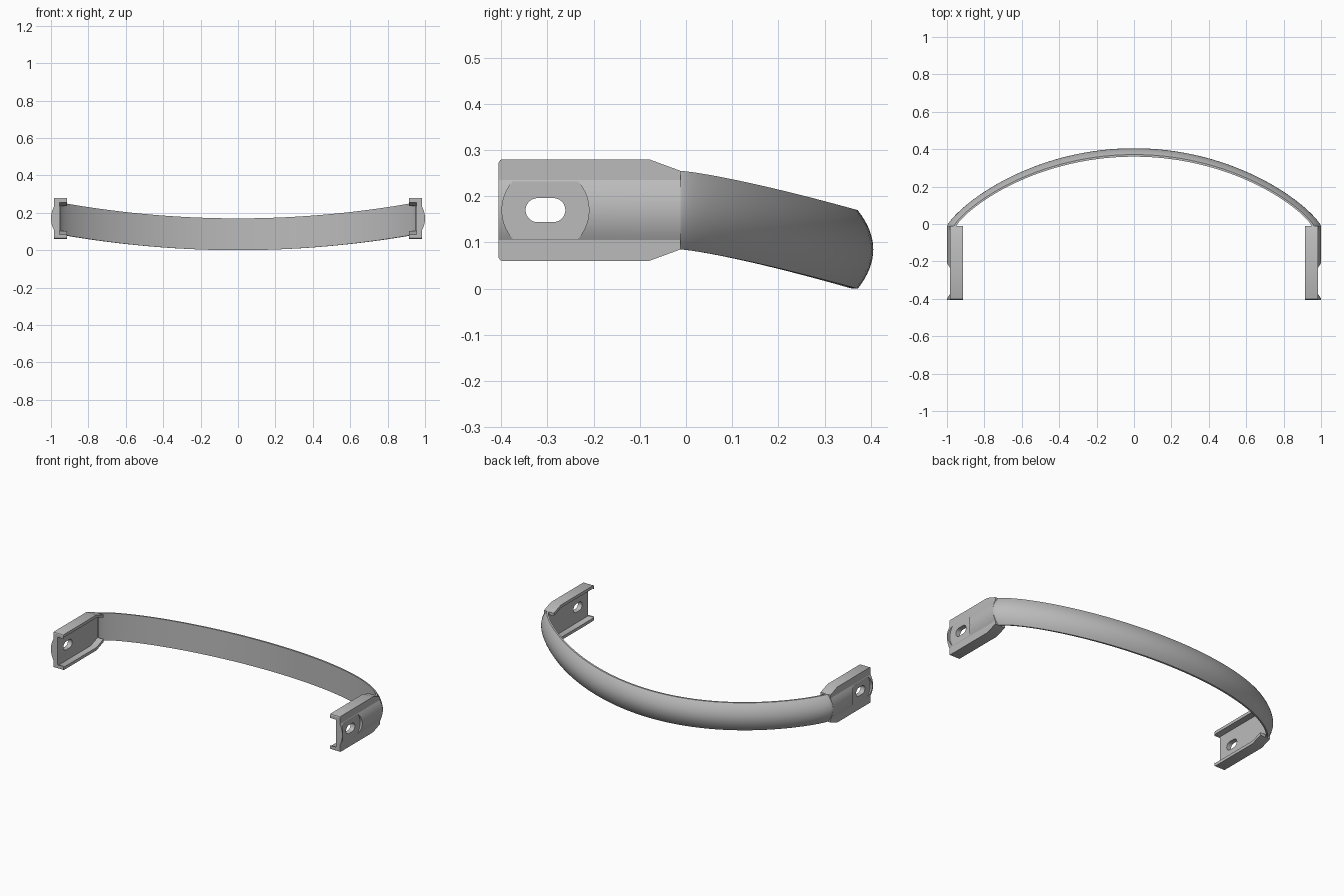
import bpy, bmesh, math

old = bpy.data.objects.get("Cube")
if old:
    bpy.data.objects.remove(old, do_unlink=True)

steel = bpy.data.materials.new("grey steel")
steel.use_nodes = True
GREY = (0.5, 0.5, 0.5, 1)
steel.diffuse_color = GREY
steel.node_tree.nodes["Principled BSDF"].inputs["Base Color"].default_value = GREY

MID_Z = 0.17      # height of the bracket axis
END_Y = -0.012    # where handle and brackets meet


def loft(name, rings):
    """Join closed rings of points into a capped solid."""
    bm = bmesh.new()
    loops = [[bm.verts.new(p) for p in ring] for ring in rings]
    n = len(loops[0])
    for a, b in zip(loops, loops[1:]):
        for i in range(n):
            j = (i + 1) % n
            bm.faces.new((a[i], a[j], b[j], b[i]))
    bm.faces.new(loops[0])
    bm.faces.new(loops[-1])
    bmesh.ops.recalc_face_normals(bm, faces=bm.faces)
    mesh = bpy.data.meshes.new(name)
    bm.to_mesh(mesh)
    bm.free()
    mesh.materials.append(steel)
    ob = bpy.data.objects.new(name, mesh)
    bpy.context.collection.objects.link(ob)
    return ob


def select(ob):
    bpy.ops.object.select_all(action="DESELECT")
    ob.select_set(True)
    bpy.context.view_layer.objects.active = ob


def smooth(ob, degrees=25):
    select(ob)
    bpy.ops.object.shade_smooth_by_angle(angle=math.radians(degrees))


def arch(t, half_width, top):
    """Point on a bowed plan curve, t running from -1 to 1."""
    s = math.sin(t * math.pi / 2)
    rise = max(0, 1 - s * s) ** 0.8
    return half_width * s, END_Y + (top - END_Y) * rise


# Bowed handle: flat inside, crowned outside, dipping in the middle
STEPS, ARC = 72, 16
rings = []
for k in range(STEPS + 1):
    t = -1 + 2 * k / STEPS
    xi, yi = arch(t, 0.95, 0.36)
    xo, yo = arch(t, 1.0, 0.405)
    mid = 0.085 + 0.085 * math.sin(t * math.pi / 2) ** 2
    section = [(0, -1), (0, 1)]
    for i in range(ARC + 1):
        s = 1 - 2 * i / ARC
        section.append((0.25 + 0.75 * (1 - s * s), s))
    rings.append([(xi + (xo - xi) * f, yi + (yo - yi) * f, mid + 0.085 * s)
                  for f, s in section])
smooth(loft("bowed_handle", rings))

# Channel bracket profile: inner web, flanges, outer face with a raised rib
HALF, LIP, RIB = 0.11, 0.018, 0.065
inner = HALF - LIP
profile = [(0.983, -HALF), (0.915, -HALF), (0.915, -inner), (0.955, -inner),
           (0.955, inner), (0.915, inner), (0.915, HALF), (0.983, HALF)]
for i in range(ARC + 1):
    s = 1 - 2 * i / ARC
    profile.append((0.983 + 0.017 * (1 - s * s), RIB * s))


def bracket_ring(y, trim):
    """Profile at depth y, with the flanges drawn in by trim."""
    return [(x, y, MID_Z + z - (math.copysign(trim, z) if abs(z) > RIB + 0.01 else 0))
            for x, z in profile]


bracket = loft("end_brackets", [bracket_ring(y, trim) for y, trim in (
    (-0.405, 0.007), (-0.402, 0.002), (-0.397, 0), (-0.08, 0), (END_Y, 0.025))])


def cutter(name, outline, x0, x1):
    return loft(name, [[(x, y, z) for y, z in outline] for x in (x0, x1)])


def rounded(radius, stretch, sides):
    """Circle or slot outline around the bolt centre."""
    pts = []
    for i in range(sides):
        a = 2 * math.pi * (i + 0.5) / sides
        c = math.cos(a)
        pts.append((-0.304 + radius * c + math.copysign(stretch, c),
                    MID_Z + radius * math.sin(a)))
    return pts


# Round flat seat through the rib and slotted bolt hole through the web
cutters = [cutter("seat_cutter", rounded(0.094, 0, 48), 0.9845, 1.1),
           cutter("slot_cutter", rounded(0.026, 0.017, 32), 0.9, 1.1)]
select(bracket)
for c in cutters:
    c.hide_render = True
    mod = bracket.modifiers.new(c.name, "BOOLEAN")
    mod.operation = "DIFFERENCE"
    mod.solver = "EXACT"
    mod.object = c
    bpy.ops.object.modifier_apply(modifier=mod.name)
for c in cutters:
    bpy.data.objects.remove(c, do_unlink=True)

# Matching bracket on the other side
mirror = bracket.modifiers.new("mirror", "MIRROR")
mirror.use_axis = (True, False, False)
bpy.ops.object.modifier_apply(modifier=mirror.name)
smooth(bracket)
